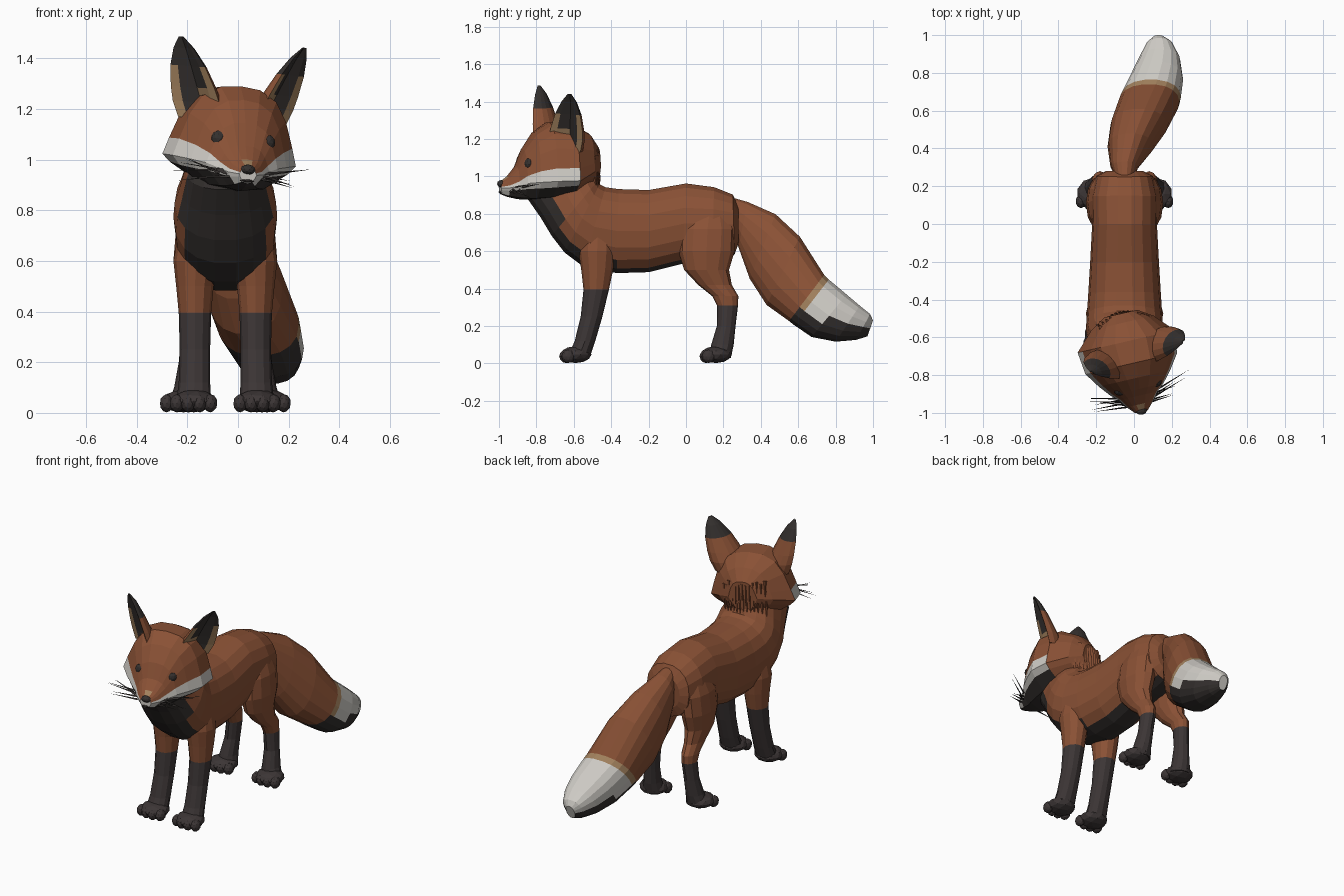
import bpy, bmesh, random
from math import sin, cos, pi, radians, copysign
from mathutils import Vector, Matrix

if bpy.data.objects.get("Cube"):
    bpy.data.objects.remove(bpy.data.objects["Cube"])
random.seed(4)


def material(name, r, g, b):
    m = bpy.data.materials.new(name)
    m.use_nodes = True
    m.diffuse_color = (r, g, b, 1)
    bsdf = next(n for n in m.node_tree.nodes if n.type == 'BSDF_PRINCIPLED')
    bsdf.inputs["Base Color"].default_value = (r, g, b, 1)
    bsdf.inputs["Roughness"].default_value = 0.9
    return m


MATS = [material("rust fur", .255, .083, .036), material("black fur", .034, .029, .027),
        material("charcoal fur", .045, .036, .036), material("white fur", .62, .6, .56),
        material("tan fur", .36, .22, .11)]
RUST, BLACK, CHAR, WHITE, TAN = range(5)

MID = -0.05                      # centre line of the trunk
HEAD = (Matrix.Translation((-.028, -.66, 1.05)) @ Matrix.Rotation(radians(13), 4, 'Z')
        @ Matrix.Rotation(radians(5), 4, 'Y') @ Matrix.Translation((0, 0, -1.05)))


def finish(name, bm):
    bmesh.ops.recalc_face_normals(bm, faces=bm.faces)
    me = bpy.data.meshes.new(name)
    bm.to_mesh(me)
    bm.free()
    for m in MATS:
        me.materials.append(m)
    ob = bpy.data.objects.new(name, me)
    bpy.context.collection.objects.link(ob)
    return ob


def loft(name, rings, rule, matrix=Matrix()):
    """Skin closed rings; rule(ring, strip) gives the colour of each face."""
    bm = bmesh.new()
    vs = [[bm.verts.new(matrix @ Vector(p)) for p in r] for r in rings]
    n = len(vs[0])
    for i in range(len(vs) - 1):
        for j in range(n):
            k = (j + 1) % n
            f = bm.faces.new((vs[i][j], vs[i][k], vs[i + 1][k], vs[i + 1][j]))
            f.material_index = rule(i, j)
    for i, r in ((0, vs[0]), (len(vs) - 1, vs[-1])):
        bm.faces.new(r).material_index = rule(i, 0)
    return finish(name, bm)


def power(v, e):
    return copysign(abs(v) ** e, v)


def hoop(yt, zt, yb, zb, w, cx=MID, n=18):
    """Oval between a top point and a bottom point, strip 0 at the top."""
    c, h = Vector((cx, (yt + yb) / 2, (zt + zb) / 2)), Vector((0, yt - yb, zt - zb)) / 2
    angles = [2 * pi * (j + .5) / n for j in range(n)]
    return [c + h * power(cos(a), .88) + Vector((w * power(sin(a), .88), 0, 0)) for a in angles]


def below(j, n=18):
    """Degrees between a strip's middle and the bottom of its hoop."""
    return abs(((j + 1) % n) * 360 / n - 180)


def ball(bm, centre, size, col, matrix=Matrix(), sub=2):
    m = matrix @ Matrix.Translation(centre) @ Matrix.Diagonal((*size, 1))
    vs = bmesh.ops.create_icosphere(bm, subdivisions=sub, radius=1, matrix=m)["verts"]
    for f in {f for v in vs for f in v.link_faces}:
        f.material_index = col


def spike(bm, base, tip, r, col):
    """Thin three-sided hair from base to tip."""
    d = tip - base
    m = Matrix.Translation((base + tip) / 2) @ d.to_track_quat('Z', 'Y').to_matrix().to_4x4()
    vs = bmesh.ops.create_cone(bm, segments=3, radius1=r, radius2=0, depth=d.length,
                               cap_ends=True, matrix=m)["verts"]
    for f in {f for v in vs for f in v.link_faces}:
        f.material_index = col


# Trunk and neck, with black belly and chest
trunk = [(.28, .84, .28, .64, .1), (.25, .905, .26, .58, .15), (.15, .945, .14, .55, .175),
         (0, .965, -.02, .53, .172), (-.2, .93, -.2, .485, .182), (-.36, .935, -.37, .48, .192),
         (-.43, .945, -.55, .515, .2), (-.46, .96, -.65, .59, .205), (-.47, .98, -.72, .68, .2),
         (-.48, 1, -.78, .78, .18), (-.49, 1.04, -.85, .88, .16), (-.55, 1.12, -.84, .97, .12)]
loft("trunk", [hoop(*s) for s in trunk],
     lambda i, j: BLACK if i > 0 and below(j) < (30 if i < 5 else 50 if i < 8 else 65) else RUST)

# Bushy tail with tan band, white tip and black underside
tail = [(.24, .89, .26, .72, .05, -.05), (.33, .865, .28, .62, .075, -.05),
        (.48, .8, .34, .45, .12, -.02), (.61, .68, .43, .31, .15, .025),
        (.74, .475, .55, .225, .16, .08), (.765, .45, .575, .205, .158, .09),
        (.86, .37, .67, .14, .14, .12), (.93, .31, .8, .115, .11, .135),
        (.985, .265, .91, .125, .07, .135), (1, .23, .97, .145, .03, .13)]


def tail_colour(i, j):
    if i < 4:
        return RUST
    if below(j) < (65 if i < 6 else 85):
        return BLACK
    return TAN if i == 4 else WHITE


loft("tail", [hoop(*s) for s in tail], tail_colour)

# Legs: side offset, y, z, half width, half depth; fur turns dark below a given ring
front = [(.1, -.47, .74, .08, .09), (.115, -.475, .6, .09, .1), (.12, -.475, .5, .074, .085),
         (.12, -.48, .395, .064, .068), (.12, -.505, .25, .06, .058),
         (.122, -.54, .12, .062, .055), (.125, -.575, .03, .07, .06)]
hind = [(.1, .13, .84, .05, .09), (.115, .115, .72, .08, .15), (.125, .11, .6, .08, .15),
        (.125, .11, .5, .068, .12), (.125, .155, .42, .052, .09), (.13, .21, .36, .047, .07),
        (.13, .222, .31, .044, .056), (.14, .215, .2, .044, .05), (.15, .195, .1, .052, .06),
        (.158, .18, .03, .07, .06)]


def leg_ring(s, x, y, z, rx, ry, n=12):
    return [(MID + s * x + rx * cos(2 * pi * j / n), y + ry * sin(2 * pi * j / n), z)
            for j in range(n)]


for s, side in ((1, "left"), (-1, "right")):
    for part, shape, dark, px, py in (("front", front, 3, .125, -.59), ("hind", hind, 6, .165, .16)):
        loft(f"{side}_{part}_leg", [leg_ring(s, *p) for p in shape],
             lambda i, j: CHAR if i >= dark else RUST)
        # Paw with four toes
        bm = bmesh.new()
        x = MID + s * px
        ball(bm, (x, py, .047), (.088, .085, .045), CHAR)
        for k in (-1.5, -.5, .5, 1.5):
            ball(bm, (x + k * .044, py - .058 + abs(k) * .012, .038), (.028, .036, .036), CHAR)
        finish(f"{side}_{part}_paw", bm)

# Head: y, top, cheek and jaw heights, half width
skull = [(.19, 1.16, 1.06, .98, .09), (.14, 1.23, 1.04, .94, .17), (.04, 1.285, 1.0, .91, .265),
         (-.08, 1.29, .995, .885, .25), (-.16, 1.235, .985, .875, .195), (-.22, 1.145, .975, .875, .145),
         (-.255, 1.055, .96, .88, .105), (-.3, 1.0, .945, .89, .072),
         (-.34, .97, .94, .905, .035)]
half = [(0, 1), (.32, .97), (.6, .83), (.78, .58), (.92, .23), (1, 0), (.88, -.32), (.56, -.85)]
outline = half + [(0, -1)] + [(-x, z) for x, z in reversed(half[1:])]


def head_ring(y, top, cheek, jaw, w):
    return [(w * x, y, cheek + z * (top - cheek if z > 0 else cheek - jaw)) for x, z in outline]


def head_colour(i, j):
    j = min(j, len(outline) - 1 - j)
    if i == len(skull) - 1:
        return WHITE
    if j < 4:
        return TAN if i == 7 and j < 1 else RUST
    if i < 2:
        return RUST
    return WHITE if j < 6 or (i > 6 and j == 6) else BLACK


loft("head", [head_ring(*s) for s in skull], head_colour, HEAD)

# Nose, mouth and eyes
bm = bmesh.new()
ball(bm, (0, -.335, .96), (.03, .022, .02), BLACK, HEAD)
finish("nose", bm)
bm = bmesh.new()
ball(bm, (0, -.33, .915), (.03, .018, .008), BLACK, HEAD)
finish("mouth", bm)
for s, side in ((1, "left"), (-1, "right")):
    bm = bmesh.new()
    ball(bm, (s * .097, -.206, 1.075), (.033, .026, .033), BLACK, HEAD)
    finish(f"{side}_eye", bm)

# Ears: height fraction, half width, depth
ear = [(0, .1, .09), (.2, .108, .09), (.38, .101, .077), (.64, .08, .058), (.86, .046, .036),
       (1, .01, .01)]
cup = [(cos(pi * k / 8), sin(pi * k / 8)) for k in range(9)] + [(-.62, .1), (0, .45), (.62, .1)]

for s, side in ((1, "left"), (-1, "right")):
    turn = Matrix.Rotation(s * radians(44), 3, 'Z')
    base = Vector((s * .15, -.045 + s * .02, 1.15))
    tip = Vector((s * .258, -.055 + s * .025, 1.465))
    rings = [[base.lerp(tip, t) + turn @ Vector((u * w, v * d, 0)) for u, v in cup]
             for t, w, d in ear]
    inner = 9 if s > 0 else 10

    # Dark back tip and dark inside, tan along the rims and low on the inner side
    def ear_colour(i, j):
        if j < 8:
            return BLACK if i > 2 else RUST
        return TAN if (j in (8, 11) and i < 3) or (j == inner and i < 2) else BLACK

    loft(f"{side}_ear", rings, ear_colour, HEAD)

# Whiskers
for s, side in ((1, "left"), (-1, "right")):
    bm = bmesh.new()
    for k in range(6):
        root = Vector((s * (.065 + .008 * k), -.30 + .011 * k, .925 + .012 * (k % 3)))
        end = root + Vector((s * random.uniform(.1, .2), random.uniform(.0, .08),
                             random.uniform(-.05, .06)))
        spike(bm, HEAD @ root, HEAD @ end, .006, BLACK)
    finish(f"{side}_whiskers", bm)

# Tufts of fur at the nape
bm = bmesh.new()
for k in range(39):
    x = -.13 + .26 * (k % 13) / 12
    z = 1.14 - .05 * (k // 13) + random.uniform(-.02, .02)
    root = Vector((x, .185 - 2.4 * x * x, z))
    spike(bm, HEAD @ root, HEAD @ (root + Vector((0, .02, -.11))), .014, RUST)
finish("nape_tufts", bm)
